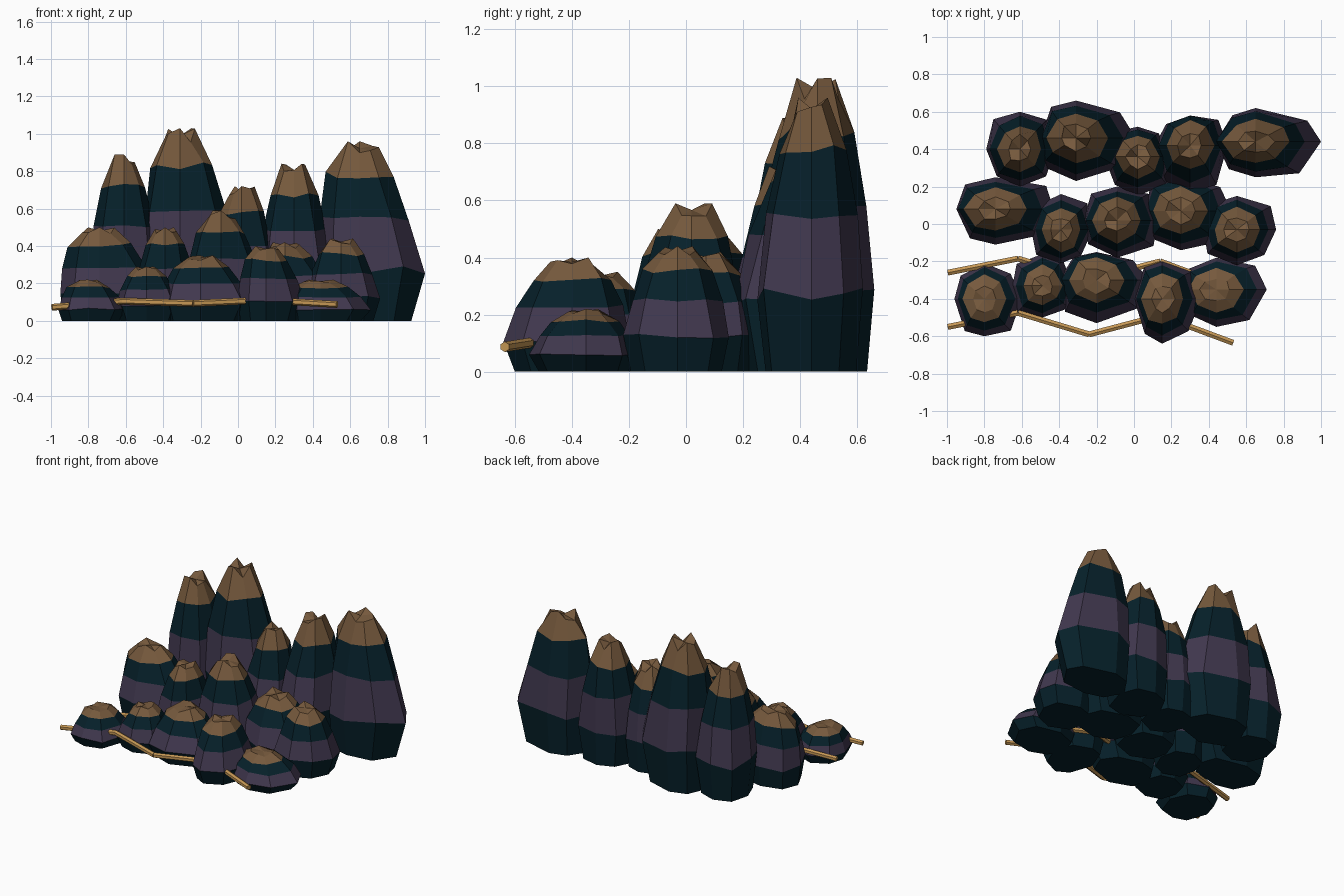
import bpy
import bmesh
import random
from math import cos, sin, tau
from mathutils import Vector

random.seed(11)
cube = bpy.data.objects.get("Cube")
if cube:
    bpy.data.objects.remove(cube, do_unlink=True)


def make_material(name, rgb):
    mat = bpy.data.materials.new(name)
    mat.use_nodes = True
    colour = (*rgb, 1)
    mat.diffuse_color = colour
    mat.node_tree.nodes["Principled BSDF"].inputs["Base Color"].default_value = colour
    return mat


teal = make_material("dark teal stone", (.0018, .0145, .023))
purple = make_material("dusky purple stone", (.052, .039, .077))
brown = make_material("brown summit", (.18, .1, .046))
gold = make_material("golden wood", (.56, .31, .09))


def finish(name, bm, materials):
    bmesh.ops.recalc_face_normals(bm, faces=bm.faces)
    mesh = bpy.data.meshes.new(name)
    bm.to_mesh(mesh)
    bm.free()
    for mat in materials:
        mesh.materials.append(mat)
    obj = bpy.data.objects.new(name, mesh)
    bpy.context.collection.objects.link(obj)
    return obj


# Rock rings: height fraction, spread, symmetry blend, height and radius jitter
RINGS = ((0, .85, .3, 0, .02), (.28, 1, 0, .03, 0), (.57, .86, .5, .015, .04),
         (.81, .64, 1, .025, .06), (.96, .35, 1, .04, .15))
SIDES = 8


def rock(name, cx, cy, west, east, south, north, height):
    """Banded, faceted rock with a jagged summit, fitted to its footprint."""
    bm = bmesh.new()
    # Corners between the four main directions are irregular
    turn = [random.uniform(-.15, .15) * (i % 2) for i in range(SIDES)]
    bulge = [random.uniform(.98, 1.16) if i % 2 else 1 for i in range(SIDES)]
    mean_x, mean_y = (east - west) / 2, (north - south) / 2
    rings = []
    for fraction, spread, even, lift, wobble in RINGS:
        ring = []
        for i in range(SIDES):
            angle = tau * i / SIDES + turn[i]
            c, s = cos(angle), sin(angle)
            reach_x = east - cx if c > 0 else cx - west
            reach_y = north - cy if s > 0 else cy - south
            reach_x += (mean_x - reach_x) * even
            reach_y += (mean_y - reach_y) * even
            r = spread * (1 + (bulge[i] - 1) * (1 - even))
            r *= 1 + random.uniform(-wobble, wobble)
            z = height * (fraction + random.uniform(-lift, lift))
            ring.append(bm.verts.new((cx + reach_x * r * c, cy + reach_y * r * s, z)))
        rings.append(ring)
    # Two opposite summit points reach the full height
    first = random.randrange(SIDES)
    for i in (first, first - 3):
        rings[-1][i].co.z = height
    bm.faces.new(rings[0])
    for band, (low, high) in enumerate(zip(rings, rings[1:])):
        for i in range(SIDES):
            j = (i + 1) % SIDES
            face = bm.faces.new((low[i], low[j], high[j], high[i]))
            face.material_index = (0, 1, 0, 2)[band]
    # Uneven crown
    peak = bm.verts.new((cx, cy, height * .96))
    for i in range(SIDES):
        face = bm.faces.new((rings[-1][i], rings[-1][(i + 1) % SIDES], peak))
        face.material_index = 2
    finish(name, bm, (teal, purple, brown))


# Centre, west, east, south, north and height of each rock
ROWS = {
    "back_rock": (
        (-.61, .40, -.79, -.42, .20, .60, .89),
        (-.31, .46, -.50, .01, .23, .66, 1.03),
        (.02, .36, -.16, .20, .15, .52, .72),
        (.30, .42, .11, .50, .17, .58, .84),
        (.65, .44, .44, 1, .25, .62, .96)),
    "middle_rock": (
        (-.74, .08, -.95, -.43, -.11, .25, .50),
        (-.39, -.03, -.55, -.22, -.21, .16, .50),
        (-.09, .02, -.27, .13, -.18, .20, .59),
        (.25, .07, .06, .52, -.14, .26, .42),
        (.55, -.03, .37, .76, -.22, .15, .44)),
    "front_rock": (
        (-.80, -.40, -.96, -.60, -.60, -.21, .22),
        (-.49, -.33, -.65, -.33, -.50, -.16, .29),
        (-.20, -.30, -.40, .08, -.53, -.15, .35),
        (.15, -.40, 0, .36, -.64, -.20, .40),
        (.44, -.35, .26, .71, -.55, -.18, .22)),
}
for row, rocks in ROWS.items():
    for number, shape in enumerate(rocks, 1):
        rock(f"{row}_{number}", *shape)


# Two parallel zigzag rails made of straight poles
def pole(name, start, end, radius=.018):
    bm = bmesh.new()
    along = end - start
    bmesh.ops.create_cone(bm, cap_ends=True, segments=6, radius1=radius,
                          radius2=radius, depth=along.length)
    obj = finish(name, bm, (gold,))
    obj.location = (start + end) / 2
    obj.rotation_mode = "QUATERNION"
    obj.rotation_quaternion = along.to_track_quat("Z", "Y")


PATH = [Vector(p) for p in ((-.995, -.55, .072), (-.62, -.475, .105),
                            (-.24, -.59, .093), (.14, -.49, .11), (.53, -.635, .087))]
for rail, shift in (("front_rail", 0), ("rear_rail", .29)):
    offset = Vector((0, shift, 0))
    for number, (a, b) in enumerate(zip(PATH, PATH[1:]), 1):
        pole(f"{rail}_{number}", a + offset, b + offset)
